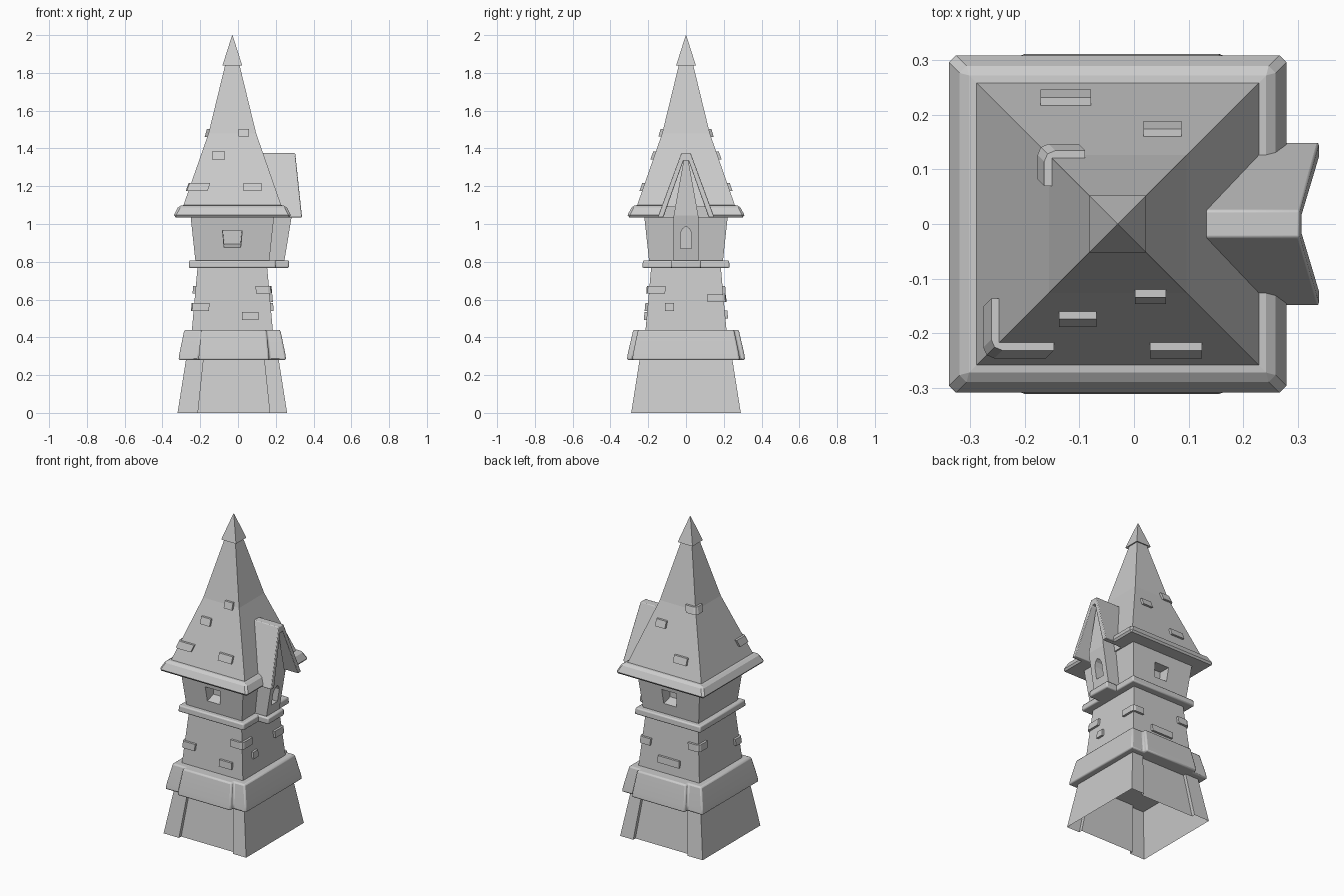
import bpy, bmesh
from math import pi
from mathutils import Matrix

if "Cube" in bpy.data.objects:
    bpy.data.objects.remove(bpy.data.objects["Cube"])

CX = -0.03  # tower axis


def loft(name, sections, caps=True, bevel=0, hide=False):
    """Skin a list of matching closed loops."""
    bm = bmesh.new()
    loops = [[bm.verts.new(p) for p in s] for s in sections]
    n = len(loops[0])
    for a, b in zip(loops, loops[1:]):
        for i in range(n):
            j = (i + 1) % n
            bm.faces.new((a[i], a[j], b[j], b[i]))
    if caps:
        bm.faces.new(loops[0][::-1])
        bm.faces.new(loops[-1])
    bmesh.ops.recalc_face_normals(bm, faces=bm.faces)
    me = bpy.data.meshes.new(name)
    bm.to_mesh(me)
    bm.free()
    ob = bpy.data.objects.new(name, me)
    bpy.context.collection.objects.link(ob)
    ob.hide_render = ob.hide_viewport = hide
    if bevel:
        m = ob.modifiers.new("bevel", 'BEVEL')
        m.width, m.segments, m.limit_method = bevel, 2, 'ANGLE'
        bpy.context.view_layer.objects.active = ob
        ob.select_set(True)
        bpy.ops.object.shade_smooth_by_angle(angle=0.6)
        ob.select_set(False)
    return ob


def square(h, z):
    return [(CX - h, -h, z), (CX + h, -h, z), (CX + h, h, z), (CX - h, h, z)]


def panelled(h, z, w, d):
    """Square whose front and back have a centre panel pushed out by d."""
    x0, x1, c0, c1 = CX - h, CX + h, CX + .008 - w, CX + .008 + w
    f = [(x0, -h), (c0, -h), (c0, -h - d), (c1, -h - d), (c1, -h), (x1, -h)]
    return [(x, y, z) for x, y in f + [(x, -y) for x, y in f[::-1]]]


def cut(ob, cutter):
    m = ob.modifiers.new("cut", 'BOOLEAN')
    m.object, m.operation, m.solver = cutter, 'DIFFERENCE', 'EXACT'


def box(name, x0, x1, y, z0, z1, **kw):
    return loft(name, [[(x0, -y, z), (x1, -y, z), (x1, y, z), (x0, y, z)] for z in (z0, z1)], **kw)


def half_at(profile, z):
    for (h0, z0), (h1, z1) in zip(profile, profile[1:]):
        if z0 <= z <= z1:
            return h0 + (h1 - h0) * (z - z0) / (z1 - z0)


SHAFT = [(.215, .43), (.183, .785)]
ROOF = [(.262, 1.09), (.126, 1.48), (.036, 1.85)]

# Stone base, with recessed front and back
loft("base", [panelled(.29, 0, .19, -.022), panelled(.245, .285, .16, -.02)], caps=False)
# Thick band with projecting centre panels
loft("base_band", [panelled(.285, .28, .187, .028), panelled(.28, .315, .185, .028),
                   panelled(.254, .44, .172, .025)], bevel=.009)
# Shaft and ring ledge
loft("shaft", [square(*p) for p in SHAFT])
loft("ring_ledge", [square(.231, .767), square(.228, .808)], bevel=.008)
box("bay_ledge", .1, .27, .08, .767, .808, bevel=.008)

# Upper storey with window recesses
upper = loft("upper_storey", [square(.194, .79), square(.223, 1.06)])
for s in (-1, 1):
    def opening(y, grow, lift):
        return [(CX + x * grow, s * y, z) for x, z in
                ((-.045, .868 + lift), (.045, .868 + lift), (.053, .965), (-.053, .965))]
    cut(upper, loft("window_cutter", [opening(.26, 1, -.01), opening(.14, .95, .025)], hide=True))

# Bay with a pointed window
bay = loft("bay", [[(.1, -.065, z), (x, -.065, z), (x, .065, z), (.1, .065, z)]
                   for x, z in ((.243, .79), (.285, 1.045))])
arch = [(-.03, .87), (.03, .87), (.03, .95), (.018, .975), (0, .988), (-.018, .975), (-.03, .95)]
cut(bay, loft("arch_cutter", [[(x, y, z) for y, z in arch] for x in (.2, .35)], hide=True))
loft("bay_gable", [[(.1, -y, z), (x, -y, z), (x, y, z), (.1, y, z)]
                   for x, y, z in ((.285, .065, 1.045), (.272, .012, 1.34))])

# Eave rim, opened where the dormer passes through
eave = loft("eave", [square(.312, 1.035), square(.308, 1.05), square(.284, 1.097), square(.255, 1.1)])
cut(eave, box("eave_cutter", .2, .4, .125, .95, 1.2, hide=True))
m = eave.modifiers.new("bevel", 'BEVEL')
m.width, m.segments, m.limit_method = .012, 1, 'ANGLE'
eave.modifiers.move(1, 0)

# Main roof and finial
loft("roof", [square(*p) for p in ROOF])
loft("finial", [square(.03, 1.85), square(.052, 1.84), square(.001, 2.0)])

# Dormer roof: an inverted V with a flat ridge, running back into the main roof
OUT = [(-.15, 1.035), (-.025, 1.375), (.025, 1.375), (.15, 1.035)]
INN = [(.12, 1.035), (.014, 1.335), (-.014, 1.335), (-.12, 1.035)]
loft("dormer_roof", [[(.12, y, z) for y, z in OUT + INN],
                     [(.303 + .036 * (1.375 - z) / .34, y, z) for y, z in OUT + INN]], bevel=.004)


def corner_block(name, profile, sx, sy, z, lx, ly, hgt=.042, out=.014, t=.035):
    """L-shaped block wrapped around a tower corner."""
    def ring(zz):
        h = half_at(profile, zz) + out
        pts = [(.02, 0), (lx, 0), (lx, t), (t, t), (t, ly), (0, ly), (0, .02), (.006, .006)]
        return [(CX + sx * (h - a), sy * (h - b), zz) for a, b in pts]
    loft(name, [ring(z - hgt / 2), ring(z + hgt / 2)])


def face_block(name, profile, turn, u, z, length, hgt=.042, out=.014):
    """Block on one face; turn counts quarter turns from the front."""
    def ring(zz):
        h = half_at(profile, zz)
        l = length / 2
        return [(u - l, -h - out, zz), (u + l, -h - out, zz), (u + l, -h + .02, zz), (u - l, -h + .02, zz)]
    ob = loft(name, [ring(z - hgt / 2), ring(z + hgt / 2)])
    ob.data.transform(Matrix.Translation((CX, 0, 0)) @ Matrix.Rotation(turn * pi / 2, 4, 'Z'))


# Loose stones on the shaft
for sx, sy, z, lx, ly in ((1, -1, .652, .085, .1), (-1, -1, .56, .095, .07),
                          (1, 1, .607, .08, .1), (-1, 1, .652, .08, .085)):
    corner_block("corner_stone", SHAFT, sx, sy, z, lx, ly)
for turn, u, z, l in ((0, .095, .512, .088), (1, -.087, .56, .048), (2, .0, .52, .15)):
    face_block("wall_stone", SHAFT, turn, u, z, l)

# Raised roof tiles
corner_block("corner_tile", ROOF, -1, -1, 1.197, .115, .095, t=.025)
corner_block("corner_tile", ROOF, -1, 1, 1.482, .075, .065, t=.022)
for turn, u, z, l in ((0, .107, 1.197, .095), (0, -.073, 1.362, .068), (0, .06, 1.483, .057),
                      (2, .095, 1.197, .092), (2, -.082, 1.362, .07)):
    face_block("roof_tile", ROOF, turn, u, z, l)
